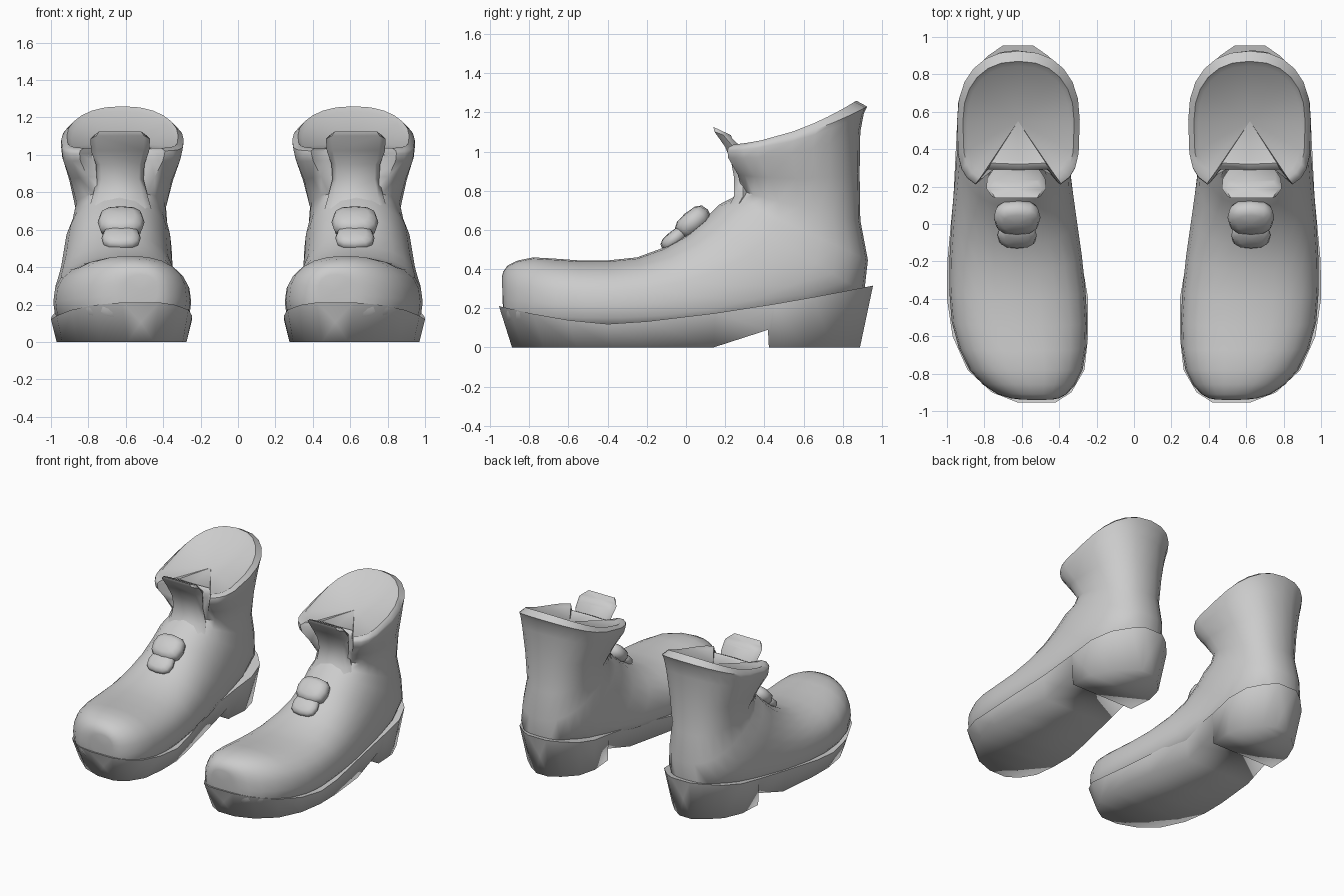
import bpy, bmesh, math
from mathutils import Matrix, Vector

if "Cube" in bpy.data.objects:
    bpy.data.objects.remove(bpy.data.objects["Cube"])


def finish(bm, name, angle):
    bmesh.ops.recalc_face_normals(bm, faces=bm.faces)
    me = bpy.data.meshes.new(name)
    bm.to_mesh(me)
    bm.free()
    ob = bpy.data.objects.new(name, me)
    bpy.context.collection.objects.link(ob)
    bpy.ops.object.select_all(action='DESELECT')
    ob.select_set(True)
    bpy.context.view_layer.objects.active = ob
    bpy.ops.object.shade_smooth_by_angle(angle=math.radians(angle))
    # the second boot is the mirror image
    mod = ob.modifiers.new("pair", 'MIRROR')
    mod.use_mirror_merge = False


def loft(name, rings, angle, end_hub=None):
    bm = bmesh.new()
    vs = [[bm.verts.new(p) for p in r] for r in rings]
    n = len(vs[0])
    for a, b in zip(vs, vs[1:]):
        for i in range(n):
            j = (i + 1) % n
            bm.faces.new((a[i], a[j], b[j], b[i]))
    for ring, centre in ((vs[0], None), (vs[-1], end_hub)):
        hub = bm.verts.new(centre or sum((v.co for v in ring), Vector()) / n)
        for i in range(n):
            bm.faces.new((ring[i], ring[(i + 1) % n], hub))
    finish(bm, name, angle)


def power(v, n):
    return math.copysign(abs(v) ** (2 / n), v)


def section(fy, fz, by, bz, xi, xo, count=24):
    """Rounded ring from a front/top point to a back/bottom point."""
    shaft = min(max((bz - .1) / .2, 0), 1)      # 0 on the foot, 1 on the shaft
    collar = min(max((fz - .78) / .19, 0), 1)   # 1 at the flared collar
    nf, nb = 2.4 + 1.4 * collar, 3 - .7 * shaft
    split = .4 + .1 * shaft
    pts = []
    for i in range(count):
        t = 2 * math.pi * i / count
        c = math.cos(t)
        n = nf if c > 0 else nb
        u, v = power(c, n), power(math.sin(t), n)
        k = split + u * (1 - split if u > 0 else split)
        y, z = by + k * (fy - by), bz + k * (fz - bz)
        z -= .045 * collar * (1 - u * u)
        if c > 0 and abs(v) < .62:
            y += .1 * collar                    # gap between the collar wings
        pts.append(Vector((xi + (xo - xi) * (v + 1) / 2, y, z)))
    return pts


def refine(keys):
    """Insert a smooth midpoint between key stations."""
    out = []
    for i in range(len(keys) - 1):
        p, a, b, q = (keys[min(max(j, 0), len(keys) - 1)] for j in range(i - 1, i + 3))
        out += [a, tuple((9 * (s + t) - r - w) / 16 for r, s, t, w in zip(p, a, b, q))]
    return out + [keys[-1]]


# Upper: sections fan from the toe, round the heel, up to the collar
keys = [
    (-.94, .36, -.935, .20, .43, .61), (-.91, .42, -.91, .12, .36, .73),
    (-.78, .46, -.78, .08, .275, .88), (-.55, .445, -.5, .06, .25, .975),
    (-.25, .46, -.10, .07, .28, .985), (0, .575, .45, .13, .34, .955),
    (.17, .73, .91, .28, .355, .925), (.27, .80, .89, .65, .385, .87),
    (.19, .97, .89, 1.10, .305, .94), (.19, 1.02, .925, 1.23, .29, .945),
]
rings = [section(*s) for s in refine(keys)]
rim = section(.22, 1.035, .87, 1.26, .32, .915)
mid = Vector((.62, .55, 1.1))
inner = [mid + (p - mid) * .92 - Vector((0, 0, .015)) for p in rim]
loft("boot_upper", rings + [rim, inner], 50, mid - Vector((0, 0, .03)))


# Sole with heel block: y, inner x, outer x
def sole_ring(y, xi, xo, lift=0):
    d = y + .4
    top = .12 + (.09 * (-d / .55) ** 1.5 if d < 0 else .195 * (d / 1.35) ** 1.4)
    return [(xi, y, top), (xo, y, top),
            (xo - .03, y * .93, lift), (xi + .03, y * .93, lift)]


outline = [
    (-.955, .42, .62), (-.90, .335, .76), (-.78, .265, .89), (-.60, .245, .97),
    (-.40, .245, 1.0), (-.20, .28, .998), (.15, .355, .965), (.45, .35, .95, .09),
    (.455, .35, .95), (.65, .335, .94), (.80, .37, .88), (.90, .46, .78),
    (.955, .54, .70),
]
loft("sole", [sole_ring(*s) for s in outline], 86)

# Tongue: centre y, z and half width, flaring forward at the tip
tongue = [(.25, .70, .17), (.29, .77, .15), (.29, .87, .125),
          (.275, .95, .13), (.245, 1.02, .155), (.19, 1.085, .16), (.185, 1.105, .14)]
loft("tongue", [[(.63 + a * w, y + b * .045, z - max(0, z - 1) * b * .2)
                 for a, b in ((-1, 0), (-.8, -1), (.8, -1), (1, 0), (.8, 1), (-.8, 1))]
                for y, z, w in tongue], 60)


# Lace knot: two boxy blobs lying on the instep
def blob(name, loc, scale):
    bm = bmesh.new()
    bmesh.ops.create_uvsphere(bm, u_segments=12, v_segments=6, radius=1)
    for v in bm.verts:
        v.co = [power(c, 2.7) for c in v.co]
    bm.transform(Matrix.Translation(loc) @ Matrix.Rotation(math.radians(40), 4, 'X')
                 @ Matrix.Diagonal((*scale, 1)))
    finish(bm, name, 60)


blob("lace_knot", (.625, .035, .64), (.125, .1, .06))
blob("lace_end", (.625, -.06, .555), (.105, .08, .04))
